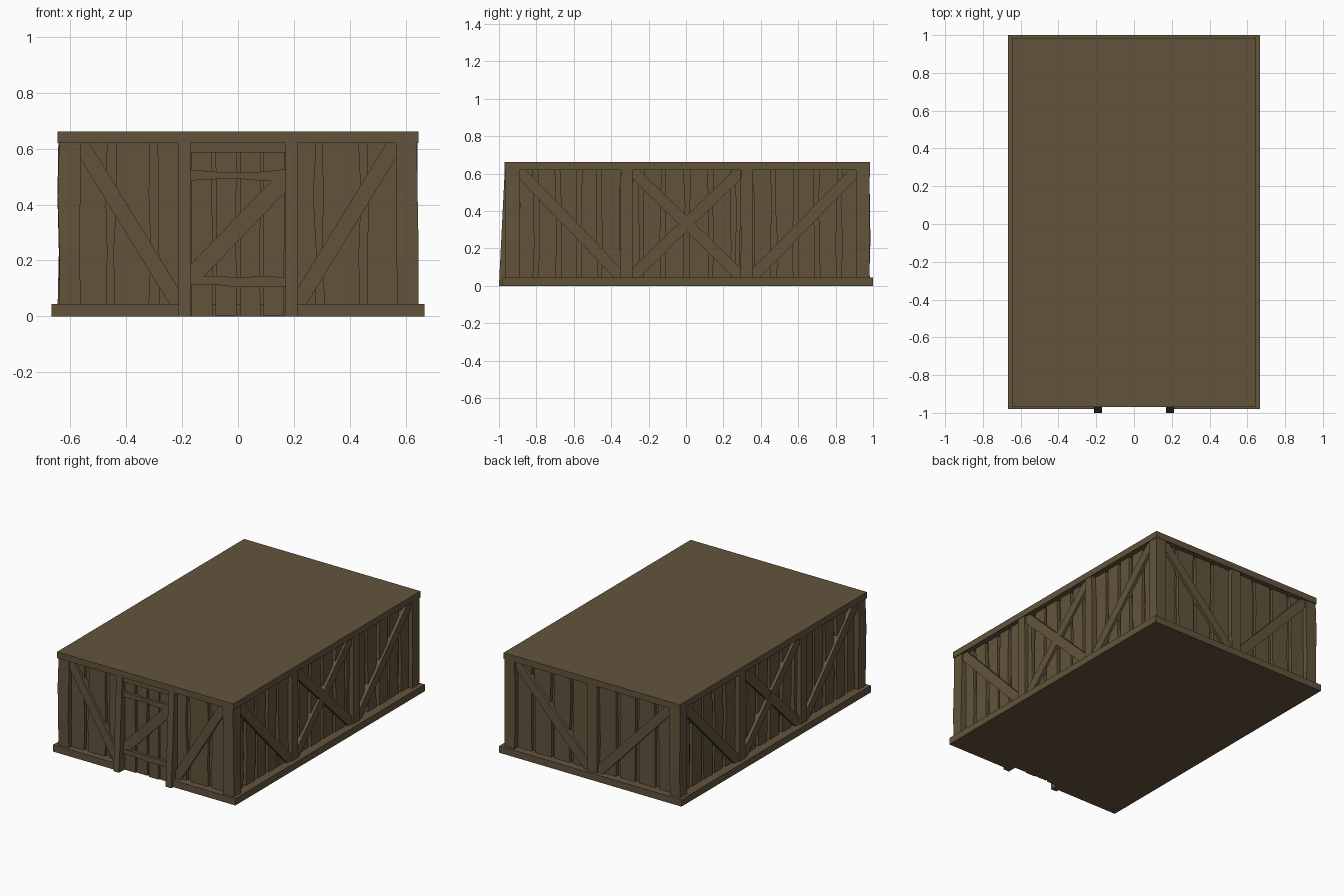
import bpy, bmesh, random

if "Cube" in bpy.data.objects:
    bpy.data.objects.remove(bpy.data.objects["Cube"])

random.seed(4)
wood = bpy.data.materials.new("weathered brown wood")
wood.diffuse_color = (0.122, 0.0887, 0.0452, 1)
wood.use_nodes = True
wood.node_tree.nodes["Principled BSDF"].inputs["Base Color"].default_value = wood.diffuse_color


def finish(name, bm):
    bmesh.ops.recalc_face_normals(bm, faces=bm.faces[:])
    me = bpy.data.meshes.new(name)
    bm.to_mesh(me)
    bm.free()
    me.materials.append(wood)
    ob = bpy.data.objects.new(name, me)
    bpy.context.collection.objects.link(ob)
    return ob


def loft(bm, rings):
    """Closed solid through a list of equal-length point rings."""
    vr = [[bm.verts.new(p) for p in r] for r in rings]
    n = len(vr[0])
    bm.faces.new(vr[0])
    bm.faces.new(vr[-1])
    for a, b in zip(vr, vr[1:]):
        for i in range(n):
            bm.faces.new((a[i], a[(i + 1) % n], b[(i + 1) % n], b[i]))


def box(name, x0, x1, y0, y1, z0, z1):
    bm = bmesh.new()
    loft(bm, [[(x0, y0, z), (x1, y0, z), (x1, y1, z), (x0, y1, z)] for z in (z0, z1)])
    return finish(name, bm)


# Wall frames: u runs along the wall, d is the depth inward from the roof edge
WALLS = {
    "front": lambda u, d, z: (u, -0.97 + d, z),
    "back": lambda u, d, z: (u, 0.985 - d, z),
    "right": lambda u, d, z: (0.645 - d, u, z),
    "left": lambda u, d, z: (-0.645 + d, u, z),
}
POST, BRACE, PLANK, CORE = 0.004, 0.015, 0.033, 0.055
Z0, Z1 = 0.045, 0.62


def plate(bm, wall, poly, d0, d1):
    f = WALLS[wall]
    loft(bm, [[f(u, d, z) for u, z in poly] for d in (d0, d1)])


def board(bm, wall, u0, u1, d0, d1, z0, z1, wob=0.006):
    """Upright board with slightly wandering edges."""
    f = WALLS[wall]
    rings = []
    for i in range(4):
        z = z0 + (z1 - z0) * i / 3
        a, b = u0 + random.uniform(-wob, wob), u1 + random.uniform(-wob, wob)
        rings.append([f(a, d0, z), f(b, d0, z), f(b, d1, z), f(a, d1, z)])
    loft(bm, rings)


def planking(wall, u0, u1, gaps, g=0.013):
    bm = bmesh.new()
    edges = [u0 - g] + gaps + [u1 + g]
    for a, b in zip(edges, edges[1:]):
        board(bm, wall, a + g, b - g, PLANK + random.uniform(-.003, .003), 0.07, 0.03, 0.63)
    finish(wall + "_planks", bm)


def brace(wall, ua, ub, depth=BRACE, z0=Z0, z1=Z1, du=0.036, dz=0.05):
    """Diagonal from the top at ua to the bottom at ub."""
    s = du if ub > ua else -du
    bm = bmesh.new()
    plate(bm, wall, [(ua, z1), (ua + s, z1), (ub, z0 + dz), (ub, z0),
                     (ub - s, z0), (ua, z1 - dz)], depth, 0.06)
    finish(wall + "_brace", bm)


def post(wall, u0, u1):
    bm = bmesh.new()
    board(bm, wall, u0, u1, POST, 0.07, 0.03, 0.63, 0.002)
    finish(wall + "_post", bm)


# Sill with a notch for the doorway
bm = bmesh.new()
sill = [(-.667, -.98), (-.19, -.98), (-.19, -.93), (.19, -.93), (.19, -.98),
        (.667, -.98), (.667, 1), (-.667, 1)]
loft(bm, [[(x, y, z) for x, y in sill] for z in (0, Z0)])
finish("base_sill", bm)

# Flat roof slab and the solid wall behind the planks
box("roof_slab", -.645, .645, -.97, .985, Z1, .662)
box("wall_core", -.645 + CORE, .645 - CORE, -.97 + CORE, .985 - CORE, .001, .63)

# Corner posts, slightly crooked
for sx in (-1, 1):
    for y0, y1 in ((-.965, -.89), (.91, .983)):
        bm = bmesh.new()
        rings = []
        for i in range(4):
            z = .03 + .2 * i
            r = lambda: random.uniform(-.005, .004)
            a, b = .643 + r(), .567 + r()
            c, e = y0 - r() * (y0 < 0), y1 + r() * (y1 > 0)
            rings.append([(sx * a, c, z), (sx * a, e, z), (sx * b, e, z), (sx * b, c, z)])
        loft(bm, rings)
        finish("corner_post", bm)

# Long side walls: three bays, outer single braces, middle cross
for w in ("right", "left"):
    planking(w, -.89, -.35, [-.80, -.685, -.57, -.46])
    planking(w, -.285, .29, [-.24, -.12, .005, .13, .25])
    planking(w, .36, .91, [.47, .585, .70, .82])
    post(w, -.35, -.285)
    post(w, .292, .358)
    brace(w, -.89, -.35)
    brace(w, -.285, .292)
    brace(w, .292, -.285, BRACE + .002)
    brace(w, .91, .358)

# Back wall: centre post and two braces
planking("back", -.57, -.035, [-.45, -.31, -.17])
planking("back", .035, .57, [.17, .31, .45])
post("back", -.035, .035)

# Front wall panels either side of the door
planking("front", -.57, -.2, [-.455, -.30], .015)
planking("front", .2, .57, [.29, .45], .015)
for s in (-1, 1):
    brace("back", s * .567, s * .035)
    brace("front", s * .567, s * .21)
    # Door posts, leaning outwards at the foot
    bm = bmesh.new()
    loft(bm, [[(s * x, y, z) for x, y in ((.17, yf), (.212, yf), (.212, -.9), (.17, -.9))]
              for z, yf in ((0, -1), (Z0, -.998), (Z1, -.969))])
    finish("door_post", bm)

# Door: lintel, four boards, two ledges and a diagonal
bm = bmesh.new()
plate(bm, "front", [(-.175, .587), (.175, .587), (.175, .625), (-.175, .625)], .01, .07)
finish("door_lintel", bm)
bm = bmesh.new()
for i in range(4):
    u = -.17 + .0855 * i
    board(bm, "front", u + .005, u + .079, .026, .07, .004 * (i % 2), .6, .003)
finish("door_boards", bm)
for z in (.11, .488):
    bm = bmesh.new()
    j = lambda: random.uniform(-.006, .006)
    us = [-.17, -.08, 0, .09, .17]
    plate(bm, "front", [(u, z + j()) for u in us] + [(u, z + .033 + j()) for u in us[::-1]],
          .01, .05)
    finish("door_ledge", bm)
brace("front", .17, -.17, .014, .14, .49, .045, .045)
